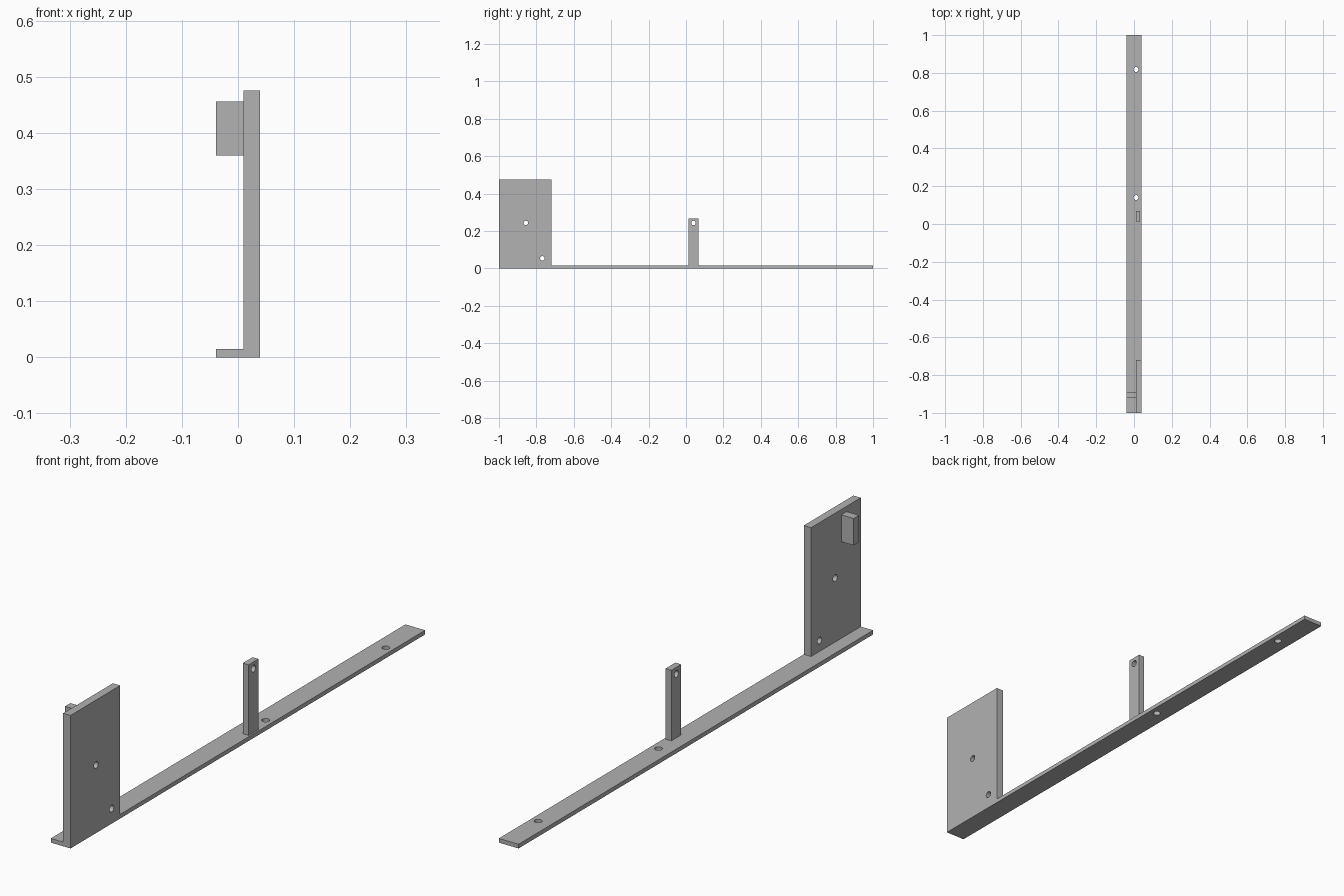
import bpy
import math

cube = bpy.data.objects.get("Cube")
if cube:
    bpy.data.objects.remove(cube, do_unlink=True)

grey = bpy.data.materials.new("plain_grey")
grey.use_nodes = True
COLOUR = (0.445, 0.445, 0.445, 1)
grey.diffuse_color = COLOUR
grey.node_tree.nodes["Principled BSDF"].inputs["Base Color"].default_value = COLOUR


def box(name, low, high):
    """Axis-aligned box between two corners."""
    centre = [(a + b) / 2 for a, b in zip(low, high)]
    bpy.ops.mesh.primitive_cube_add(size=1, location=centre)
    obj = bpy.context.object
    obj.name = name
    obj.scale = [b - a for a, b in zip(low, high)]
    bpy.ops.object.transform_apply(location=False, rotation=False, scale=True)
    obj.data.materials.append(grey)
    return obj


def drill(obj, centre, axis, radius=0.012):
    """Cut a round hole right through a part along x or z."""
    turn = (0, math.pi / 2, 0) if axis == "x" else (0, 0, 0)
    bpy.ops.mesh.primitive_cylinder_add(
        vertices=32, radius=radius, depth=0.2, location=centre, rotation=turn)
    cutter = bpy.context.object
    cutter.name = obj.name + "_hole_cutter"
    cutter.data.materials.append(grey)
    cutter.hide_render = True
    mod = obj.modifiers.new("hole", "BOOLEAN")
    mod.operation = "DIFFERENCE"
    mod.solver = "EXACT"
    mod.object = cutter
    bpy.context.view_layer.objects.active = obj
    bpy.ops.object.modifier_apply(modifier=mod.name)
    bpy.data.objects.remove(cutter, do_unlink=True)


SIDE = 0.039    # half the strip width
INNER = 0.01    # inner face of the uprights
FLOOR = 0.015   # strip thickness

# Long base strip with two mounting holes
base = box("base_strip", (-SIDE, -1, 0), (SIDE, 1, FLOOR))
for y in (0.14, 0.818):
    drill(base, (0.011, y, 0), "z", 0.013)

# Tall upright plate at the front end
plate = box("upright_plate", (INNER, -1, FLOOR), (SIDE, -0.72, 0.475))
for y, z in ((-0.856, 0.243), (-0.768, 0.054)):
    drill(plate, (0.025, y, z), "x")

# Small block on the plate's inner face
box("stop_block", (-SIDE, -0.92, 0.36), (INNER, -0.89, 0.456))

# Narrow post near the middle
post = box("middle_post", (INNER, 0.013, FLOOR), (0.033, 0.068, 0.267))
drill(post, (0.02, 0.04, 0.243), "x")
